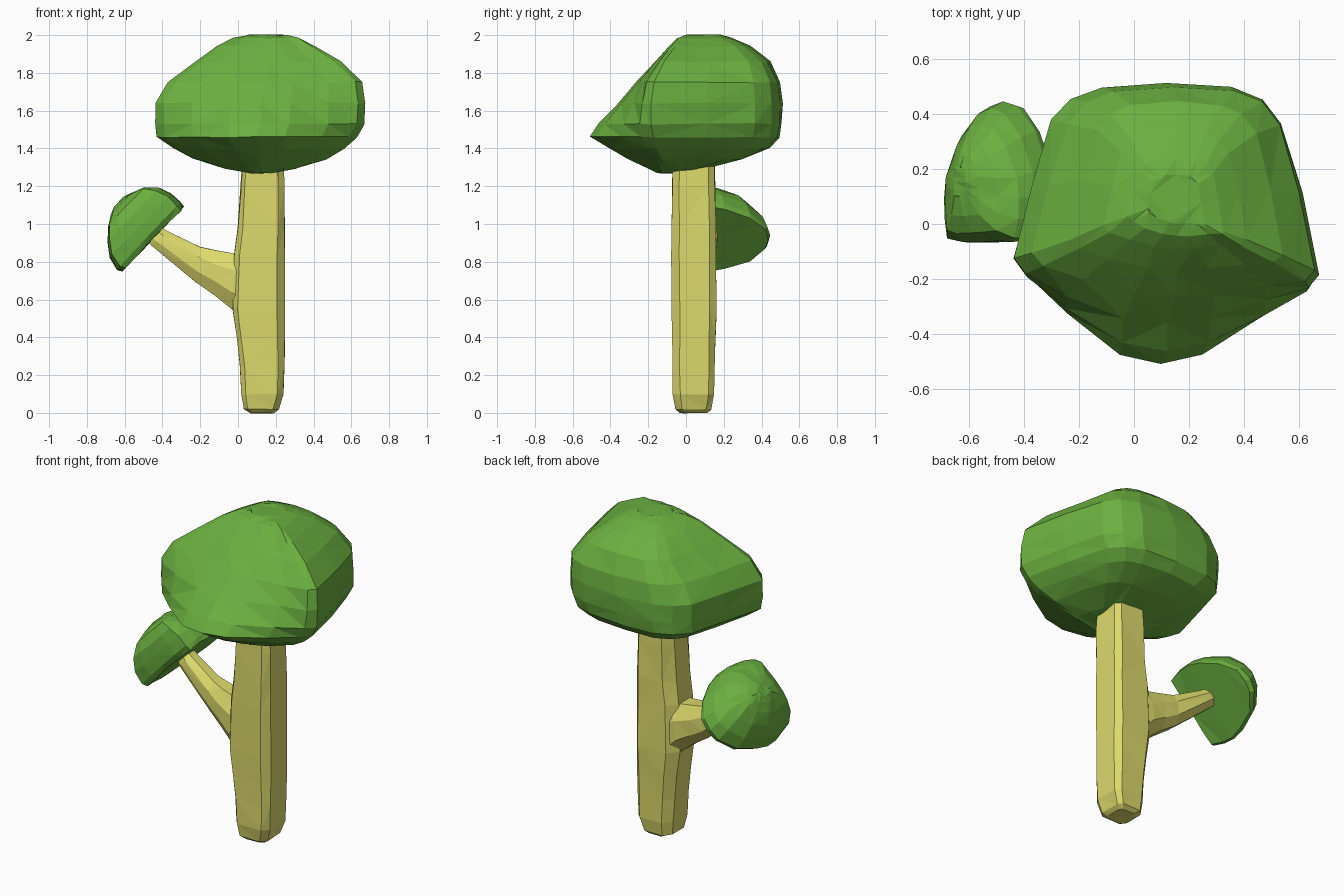
import bpy, bmesh, random
from mathutils import Vector

if "Cube" in bpy.data.objects:
    bpy.data.objects.remove(bpy.data.objects["Cube"])

random.seed(4)


def material(name, rgb):
    m = bpy.data.materials.new(name)
    m.diffuse_color = (*rgb, 1)
    m.use_nodes = True
    m.node_tree.nodes["Principled BSDF"].inputs["Base Color"].default_value = m.diffuse_color
    return m


LEAF = material("leaf_green", (0.147, 0.434, 0.051))
BARK = material("bark_yellow", (0.72, 0.70, 0.15))


def loft(name, rings, mat, rough=0.0):
    """Skin closed rings of points into a flat-faceted solid."""
    bm = bmesh.new()
    jit = lambda: random.uniform(-rough, rough)
    loops = [[bm.verts.new(Vector(p) + Vector((jit(), jit(), jit()))) for p in r] for r in rings]
    n = len(loops[0])
    for a, b in zip(loops, loops[1:]):
        for i in range(n):
            j = (i + 1) % n
            bm.faces.new((a[i], a[j], b[j], b[i]))
    bm.faces.new(loops[0])
    bm.faces.new(loops[-1])
    bmesh.ops.triangulate(bm, faces=bm.faces)
    bmesh.ops.recalc_face_normals(bm, faces=bm.faces)
    me = bpy.data.meshes.new(name)
    bm.to_mesh(me)
    bm.free()
    me.materials.append(mat)
    ob = bpy.data.objects.new(name, me)
    bpy.context.collection.objects.link(ob)
    return ob


def mirrored(half):
    return half + [(-x, y) for x, y in reversed(half[1:-1])]


# Canopy outlines: pointed at y = -1, widest at y = 0, blunt at y = 1
BIG = mirrored([(0, -1), (.28, -.89), (.65, -.47), (.92, -.1), (1, .05), (.88, .45),
                (.75, .8), (.62, .92), (.42, .98), (0, 1)])
SMALL = mirrored([(0, -1), (.3, -.94), (.68, -.65), (.93, -.2), (1, .15), (.98, .55),
                  (.9, .95), (.5, 1), (0, 1)])


def canopy_ring(outline, h, x0, x1, y0, yw, y1, skew=0):
    cx, hx = (x0 + x1) / 2, (x1 - x0) / 2
    return [(cx + hx * x,
             yw + y * ((y1 - yw) if y > 0 else (yw - y0)) - skew * x * (1 - abs(y)), h)
            for x, y in outline]


# Large canopy: height, left, right, front tip, widest y, back
big = [
    (1.27, .08, .18, -.15, -.11, -.05),
    (1.295, -.08, .32, -.20, -.10, .10),
    (1.345, -.24, .47, -.30, -.12, .30),
    (1.40, -.34, .56, -.41, -.16, .44),
    (1.46, -.43, .63, -.51, -.18, .495),
    (1.53, -.437, .67, -.46, -.19, .508),
    (1.64, -.44, .677, -.36, -.19, .513),
    (1.75, -.37, .66, -.265, -.17, .495),
    (1.86, -.23, .54, -.165, -.11, .445),
    (1.94, -.11, .41, -.09, -.05, .34),
    (1.985, -.02, .33, -.045, -.01, .24),
    (2.00, .05, .26, .00, .02, .18),
]
loft("large_canopy", [canopy_ring(BIG, *r, skew=.03) for r in big], LEAF, 0.004)

# Small canopy: same scheme, turned around and leaning out along its branch
small = [
    (0.00, -.235, .235, -.435, -.15, .04),
    (.03, -.25, .24, -.447, -.15, .06),
    (.10, -.23, .24, -.42, -.13, .064),
    (.166, -.18, .22, -.365, -.12, .063),
    (.22, -.115, .17, -.30, -.13, .03),
    (.25, -.06, .10, -.25, -.15, -.03),
    (.265, -.02, .05, -.21, -.16, -.10),
]
O, U, W = Vector((-.45, 0, .92)), Vector((.69, 0, .724)), Vector((-.724, 0, .69))
loft("small_canopy",
     [[O + U * u + W * w + Vector((0, -v, 0)) for u, v, w in canopy_ring(SMALL, *r)]
      for r in small], LEAF, 0.004)

# Trunk: chamfered section; height, left, right, front, back
SECTION = [(-.8, -1), (.7, -1), (1, -.65), (1, .7), (.75, 1), (-.6, 1), (-1, .5), (-1, -.7)]
trunk = [
    (0.0, .07, .19, -.03, .11),
    (.02, .03, .215, -.055, .135),
    (.10, .02, .24, -.07, .15),
    (.25, .01, .245, -.073, .153),
    (.40, -.008, .248, -.075, .157),
    (.55, -.03, .25, -.076, .16),
    (.84, -.02, .25, -.076, .16),
    (.98, .0, .248, -.076, .157),
    (1.20, .015, .245, -.074, .154),
    (1.40, .025, .24, -.07, .15),
]


def trunk_ring(z, x0, x1, y0, y1):
    return [((x0 + x1) / 2 + x * (x1 - x0) / 2, (y0 + y1) / 2 + y * (y1 - y0) / 2, z)
            for x, y in SECTION]


body = loft("trunk_and_branch", [trunk_ring(*r) for r in trunk], BARK, 0.003)

# Branch: top (x, z), bottom (x, z), centre y, half width
branch = [
    ((.08, .84), (.06, .42), .04, .1),
    ((-.02, .845), (-.03, .55), .042, .1),
    ((-.12, .86), (-.12, .62), .055, .083),
    ((-.20, .88), (-.22, .69), .07, .068),
    ((-.37, .96), (-.46, .885), .11, .055),
    ((-.42, .99), (-.49, .92), .12, .05),
]


def branch_ring(top, bot, cy, hw):
    t, b = Vector((top[0], cy, top[1])), Vector((bot[0], cy, bot[1]))
    mid, arm = (t + b) / 2, (t - b) / 2
    return [mid + arm * s + Vector((0, hw * c, 0))
            for c, s in ((.5, 1), (1, .4), (1, -.4), (.5, -1),
                         (-.5, -1), (-1, -.4), (-1, .4), (-.5, 1))]


limb = loft("branch", [branch_ring(*r) for r in branch], BARK, 0.003)

# Fuse the branch into the trunk
mod = body.modifiers.new("fuse", 'BOOLEAN')
mod.operation = 'UNION'
mod.solver = 'EXACT'
mod.object = limb
bpy.context.view_layer.objects.active = body
bpy.ops.object.modifier_apply(modifier=mod.name)
bpy.data.objects.remove(limb)
